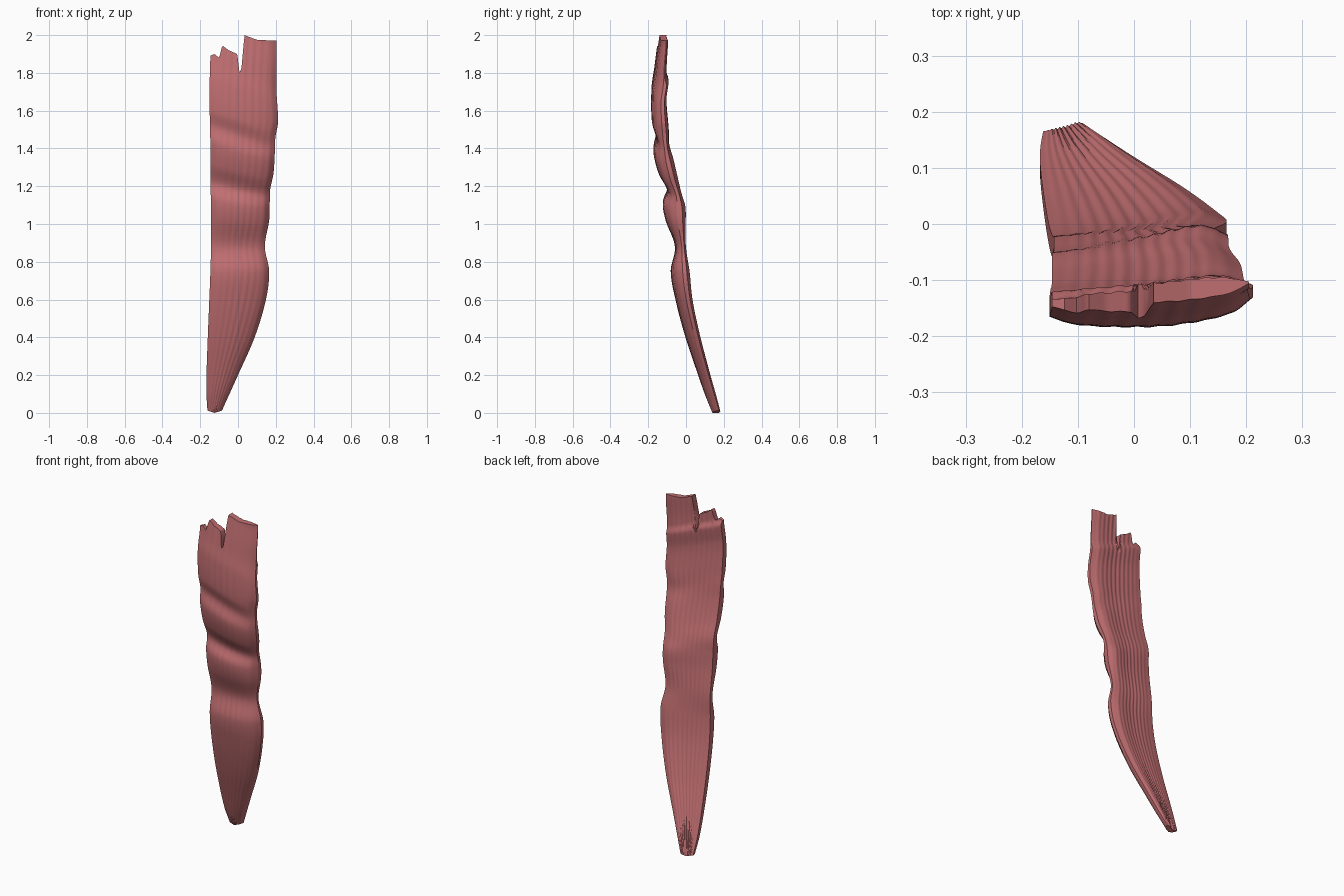
import bpy, bmesh, math

cube = bpy.data.objects.get("Cube")
if cube:
    bpy.data.objects.remove(cube, do_unlink=True)

# Outline of the strip: height, right edge x, left edge x, front y, back y
OUTLINE = [
    (0.0, -.162, -.085, .140, .182), (.1, -.167, -.045, .100, .158),
    (.2, -.167, .0, .065, .130), (.4, -.160, .088, -.002, .078),
    (.6, -.152, .148, -.055, .036), (.75, -.146, .165, -.080, .020),
    (.88, -.143, .142, -.058, .0), (1.02, -.143, .165, -.108, .0),
    (1.11, -.143, .168, -.122, -.002), (1.18, -.145, .170, -.100, -.022),
    (1.27, -.146, .188, -.145, -.042), (1.38, -.146, .195, -.172, -.066),
    (1.46, -.147, .198, -.158, -.088), (1.54, -.149, .212, -.180, -.090),
    (1.7, -.151, .204, -.182, -.102), (1.8, -.150, .203, -.168, -.090),
    (1.9, -.148, .205, -.155, -.090), (2.0, -.146, .205, -.140, -.085)]

# Cross-section: where front and back faces sit inside the depth, across the width
FRONT = [(0, .22), (.12, .06), (.4, 0), (.65, .06), (.9, .3), (1, .62)]
BACK = [(0, .6), (.2, .68), (.5, .8), (.85, .98), (1, .84)]
# Torn upper rim, height against x
RIM = [(-.15, 1.89), (-.125, 1.9), (-.1, 1.88), (-.083, 1.945), (-.05, 1.92),
       (-.004, 1.9), (.008, 1.8), (.018, 1.82), (.034, 2), (.1, 1.975), (.21, 1.97)]


def sample(table, t):
    """Smoothly interpolate the columns of a table at t."""
    t = min(max(t, table[0][0]), table[-1][0])
    i = 0
    while i < len(table) - 2 and t > table[i + 1][0]:
        i += 1
    a, b = table[i], table[i + 1]
    before, after = table[max(i - 1, 0)], table[min(i + 2, len(table) - 1)]
    h = b[0] - a[0]
    s = (t - a[0]) / h
    out = []
    for k in range(1, len(a)):
        ma = (b[k] - before[k]) / (b[0] - before[0]) * h
        mb = (after[k] - a[k]) / (after[0] - a[0]) * h
        out.append((2*s**3 - 3*s**2 + 1) * a[k] + (s**3 - 2*s**2 + s) * ma
                   + (3*s**2 - 2*s**3) * b[k] + (s**3 - s**2) * mb)
    return out


def linear(table, t):
    for (x0, y0), (x1, y1) in zip(table, table[1:]):
        if t <= x1:
            return y0 + (y1 - y0) * max(t - x0, 0) / (x1 - x0)
    return table[-1][1]


def surface_point(p, u, back):
    """Point at height parameter p and width fraction u."""
    right, left = sample(OUTLINE, p)[:2]
    x = right + (left - right) * u
    z = p
    if p > 1.7:
        z = 1.7 + (p - 1.7) / .3 * (linear(RIM, x) - 1.7)
    # Folds slope more steeply towards the top
    slope = .12 * min(max((z - .85) / .6, 0), 1)
    front_y, back_y = sample(OUTLINE, z + slope * (u - .5))[2:]
    depth = back_y - front_y
    if back:
        y = front_y + depth * sample(BACK, u)[0]
        # Slanting ledge behind the torn rim
        ledge = min(max((z - 1.87 + .13 * u) / .025, 0), 1)
        y -= .22 * depth * ledge * (1 - .3 * u)
        y += .0018 * math.sin(u * 70 + z * 5) * math.sin(math.pi * u)
    else:
        y = front_y + depth * sample(FRONT, u)[0]
        y += .001 * math.sin(u * 55 - z * 6) * math.sin(math.pi * u)
    # Slightly rounded tip
    z += .012 * abs(2 * u - 1) * max(1 - p / .1, 0)
    return x, y, z


# Loft the strip as closed rings, then close the tip and the rim
ROWS, COLS = 130, 64
bm = bmesh.new()
rings = []
for r in range(ROWS + 1):
    p = 2 * r / ROWS
    front = [bm.verts.new(surface_point(p, c / COLS, False)) for c in range(COLS + 1)]
    back = [bm.verts.new(surface_point(p, c / COLS, True)) for c in range(COLS + 1)]
    rings.append((front, back))

for (f0, b0), (f1, b1) in zip(rings, rings[1:]):
    loop0, loop1 = f0 + b0[::-1], f1 + b1[::-1]
    n = len(loop0)
    for i in range(n):
        j = (i + 1) % n
        bm.faces.new((loop0[i], loop0[j], loop1[j], loop1[i]))
for front, back in (rings[0], rings[-1]):
    for c in range(COLS):
        bm.faces.new((front[c], front[c + 1], back[c + 1], back[c]))
bmesh.ops.recalc_face_normals(bm, faces=bm.faces)

mesh = bpy.data.meshes.new("muscle_strip")
bm.to_mesh(mesh)
bm.free()
strip = bpy.data.objects.new("muscle_strip", mesh)
bpy.context.collection.objects.link(strip)

# Single flesh colour
flesh = bpy.data.materials.new("flesh_pink")
flesh.use_nodes = True
colour = (.54, .16, .168, 1)
flesh.diffuse_color = colour
flesh.node_tree.nodes["Principled BSDF"].inputs["Base Color"].default_value = colour
mesh.materials.append(flesh)

bpy.context.view_layer.objects.active = strip
strip.select_set(True)
bpy.ops.object.shade_smooth_by_angle(angle=math.radians(40))
